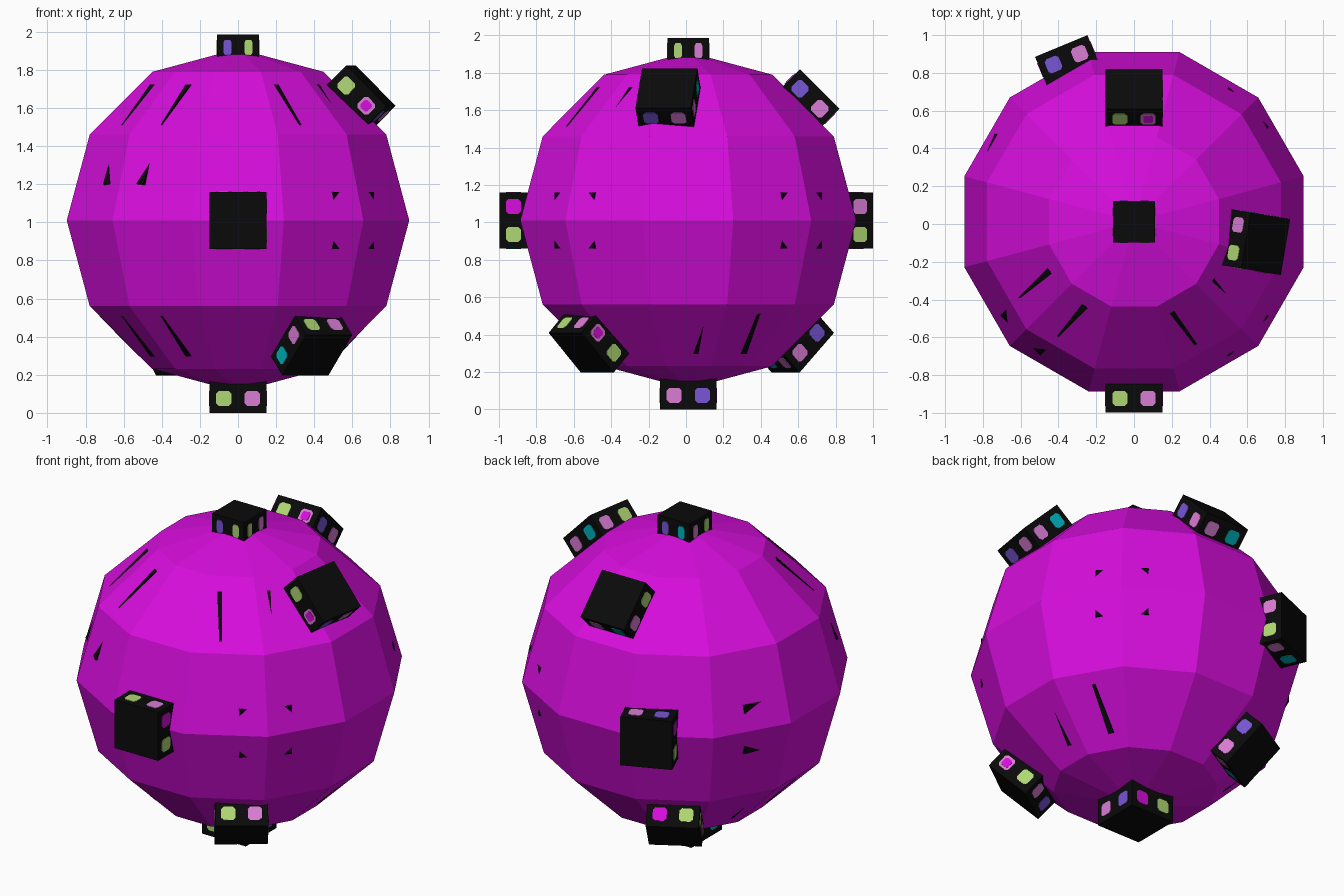
import bpy, bmesh, math
from mathutils import Vector, Matrix

if "Cube" in bpy.data.objects:
    bpy.data.objects.remove(bpy.data.objects["Cube"])

CENTRE = Vector((0, 0.012, 1.01))
SIZE = 0.3


def material(name, rgb):
    m = bpy.data.materials.new(name)
    m.diffuse_color = (*rgb, 1)
    m.use_nodes = True
    m.node_tree.nodes["Principled BSDF"].inputs["Base Color"].default_value = m.diffuse_color
    return m


BLACK = material("black", (0.003, 0.003, 0.003))
COLOURS = {
    "M": material("magenta", (0.68, 0.004, 0.72)),
    "L": material("lime", (0.43, 0.68, 0.17)),
    "P": material("pink", (0.70, 0.20, 0.66)),
    "V": material("violet", (0.19, 0.09, 0.66)),
    "C": material("cyan", (0.0, 0.46, 0.52)),
}
SLOTS = [BLACK] + list(COLOURS.values())
INDEX = {k: i + 1 for i, k in enumerate(COLOURS)}


def finish(bm, name, mats):
    bmesh.ops.recalc_face_normals(bm, faces=bm.faces)
    me = bpy.data.meshes.new(name)
    bm.to_mesh(me)
    bm.free()
    for m in mats:
        me.materials.append(m)
    ob = bpy.data.objects.new(name, me)
    bpy.context.collection.objects.link(ob)
    return ob


def frame(az, el):
    """East, up and outward axes of a spot on the ball."""
    a, e = math.radians(az), math.radians(el)
    flat = Vector((math.cos(a), math.sin(a), 0))
    out = flat * math.cos(e) + Vector((0, 0, math.sin(e)))
    east = Vector((-math.sin(a), math.cos(a), 0))
    return east, out.cross(east), out


def plate(bm, pos, t, n, o, half_t, half_o, thick, index):
    """Thin tile with clipped corners: t and o span it, n points off the face."""
    c = 0.65
    pts = [(1, c), (c, 1), (-c, 1), (-1, c), (-1, -c), (-c, -1), (c, -1), (1, -c)]
    low = [bm.verts.new(pos + t * half_t * x + o * half_o * y) for x, y in pts]
    high = [bm.verts.new(v.co + n * thick) for v in low]
    faces = [bm.faces.new(high), bm.faces.new(low[::-1])]
    for i in range(8):
        j = (i + 1) % 8
        faces.append(bm.faces.new((low[i], low[j], high[j], high[i])))
    for f in faces:
        f.material_index = index


def cube(name, az, el, reach, tiles="", inner="", w=SIZE, depth=SIZE, half_t=0.04):
    """Cube whose outer face is `reach` from the ball centre.
    Tiles: up (west, east), east (up, down), down (west, east), west (up, down)."""
    bm = bmesh.new()
    bmesh.ops.create_cube(bm, size=1, matrix=Matrix.Diagonal((w, w, depth, 1)))
    X, Y, Z = Vector((1, 0, 0)), Vector((0, 1, 0)), Vector((0, 0, 1))
    sides = [(Y, X, -1), (X, Y, 1), (-Y, X, -1), (-X, Y, 1)]
    for row, codes in ((1, tiles), (-1, inner)):
        for k, code in enumerate(codes):
            n, t, first = sides[k // 2]
            s = first if k % 2 == 0 else -first
            pos = n * w / 2 + t * s * w / 4 + Z * row * depth / 4
            base = "P" if code == "X" else code
            plate(bm, pos, t, n, Z, half_t, 0.04, 0.003, INDEX[base])
            if code == "X":  # pink tile with a magenta middle
                plate(bm, pos, t, n, Z, 0.026, 0.026, 0.005, INDEX["M"])
    e, u, o = frame(az, el)
    rot = Matrix((e, u, o)).transposed().to_4x4()
    bm.transform(Matrix.Translation(CENTRE + o * (reach - depth / 2)) @ rot)
    return finish(bm, name, SLOTS)


# Low-poly ball
bm = bmesh.new()
bmesh.ops.create_uvsphere(bm, u_segments=12, v_segments=6, radius=1)
bm.transform(Matrix.Translation(CENTRE) @ Matrix.Diagonal((0.93, 0.93, 0.9, 1))
             @ Matrix.Rotation(math.radians(15), 4, "Z"))
finish(bm, "ball", [COLOURS["M"]])

# Cubes standing out of the ball
cube("front_cube", -90, 0, 1.01, "LPMLPCPL")
cube("back_cube", 112.5, 0, 1.007, "PVMLPCPL")
cube("upper_right_cube", -9.5, 45, 1.0, "LPCPVPLX")
cube("upper_back_cube", 90, 45, 0.995, "XLLPPCVP")
cube("lower_front_cube", -54, -45, 1.0, "LPXLVPPC")
cube("lower_back_cube", 120, -45, 1.0, "MLLPPCVP")
cube("bottom_cube", -90, -90, 1.01, "LPPVLMCV", "VPCLPVLP")
cube("top_cube", -90, 90, 0.975, "CVPLVLPL", w=0.22, depth=0.27, half_t=0.021)

# Sunken cubes whose corners and edges just break the surface
SUNK = [(-45, 0), (45, 0), (157.5, 0), (-135, 22.5), (-135, 45), (-52, 45),
        (-135, -45), (20, -45), (172, -45)]
for i, (az, el) in enumerate(SUNK):
    cube(f"sunken_cube_{i + 1}", az, el, 0.86)
